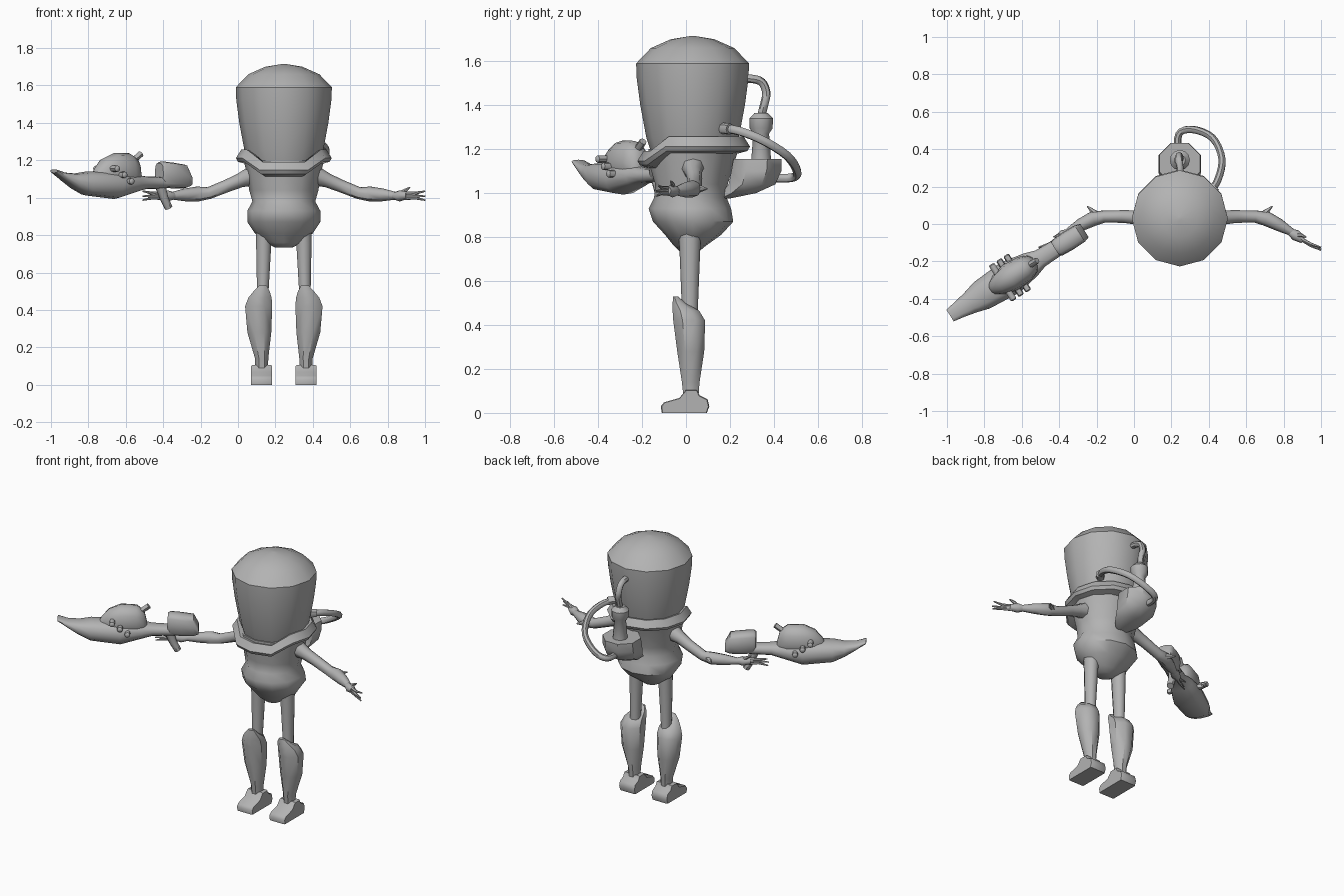
import bpy, bmesh, math
from mathutils import Vector

if "Cube" in bpy.data.objects:
    bpy.data.objects.remove(bpy.data.objects["Cube"])

CX = 0.245   # body centre line; body parts are written relative to it
GUN_ROT = math.atan2(-0.534, -0.845)

grey = bpy.data.materials.new("plain_grey")
grey.diffuse_color = (0.45, 0.45, 0.45, 1)
grey.use_nodes = True
grey.node_tree.nodes["Principled BSDF"].inputs["Base Color"].default_value = grey.diffuse_color


def oval(axis, pos, a0, a1, b0, b1, n=12, p=1.0):
    """Closed (super)ellipse across the given axis, filling a0..a1 by b0..b1."""
    pts = []
    for i in range(n):
        t = 2 * math.pi * (i + (0.5 if n < 12 else 0)) / n
        c, s = math.cos(t), math.sin(t)
        c = math.copysign(abs(c) ** p, c)
        s = math.copysign(abs(s) ** p, s)
        a = (a0 + a1) / 2 + c * (a1 - a0) / 2
        b = (b0 + b1) / 2 + s * (b1 - b0) / 2
        pts.append(Vector((a, b, pos) if axis == 2 else (pos, a, b)))
    return pts


def loft(name, rings, mirror=False, closed=False, gun=False, angle=45):
    bm = bmesh.new()
    vs = [[bm.verts.new(p) for p in r] for r in rings]
    n = len(rings[0])
    for k in range(len(vs) if closed else len(vs) - 1):
        a, b = vs[k], vs[(k + 1) % len(vs)]
        for i in range(n):
            j = (i + 1) % n
            bm.faces.new((a[i], a[j], b[j], b[i]))
    if not closed:
        bm.faces.new(vs[0])
        bm.faces.new(vs[-1])
    bmesh.ops.recalc_face_normals(bm, faces=bm.faces)
    me = bpy.data.meshes.new(name)
    bm.to_mesh(me)
    bm.free()
    me.materials.append(grey)
    ob = bpy.data.objects.new(name, me)
    bpy.context.collection.objects.link(ob)
    if gun:
        ob.location = (-0.265, -0.035, 0)
        ob.rotation_euler.z = GUN_ROT
    else:
        ob.location.x = CX
    bpy.ops.object.select_all(action='DESELECT')
    ob.select_set(True)
    bpy.context.view_layer.objects.active = ob
    bpy.ops.object.shade_smooth_by_angle(angle=math.radians(angle))
    if mirror:
        ob.modifiers.new("mirror", 'MIRROR')
    return ob


def tube(name, pts, radii, n=8, **kw):
    """Round tube along a path, frame carried along without twisting."""
    pts = [Vector(p) for p in pts]
    rings, side, last = [], None, None
    for i, p in enumerate(pts):
        t = (pts[min(i + 1, len(pts) - 1)] - pts[max(i - 1, 0)]).normalized()
        if side is None:
            side = t.orthogonal().normalized()
        else:
            side = last.rotation_difference(t) @ side
        last = t
        up = t.cross(side)
        r = radii[i] if isinstance(radii, (list, tuple)) else radii
        rings.append([p + r * (side * math.cos(2 * math.pi * k / n) + up * math.sin(2 * math.pi * k / n))
                      for k in range(n)])
    return loft(name, rings, **kw)


def smooth_path(pts, steps=4):
    P = [Vector(p) for p in pts]
    P = [2 * P[0] - P[1]] + P + [2 * P[-1] - P[-2]]
    out = []
    for i in range(1, len(P) - 2):
        a, b, c, d = P[i - 1:i + 3]
        for k in range(steps):
            t = k / steps
            out.append(0.5 * (2 * b + (c - a) * t + (2 * a - 5 * b + 4 * c - d) * t * t
                              + (3 * b - a - 3 * c + d) * t ** 3))
    return out + [P[-2]]


# Helmet: twelve-sided dome that narrows to the neck
HY = 0.03
loft("helmet", [oval(2, z, -r, r, HY - r, HY + r) for z, r in (
    (1.16, .18), (1.25, .21), (1.40, .238), (1.52, .254), (1.59, .257),
    (1.66, .19), (1.70, .10), (1.715, .01))])

# Collar: ring that dips at the front
collar = []
for i in range(12):
    t = math.pi * i / 6
    c, s = math.cos(t), math.sin(t)
    z = 1.222 - (0.065 if s < -0.6 else 0)
    collar.append([Vector((c * r, 0.035 + s * r, z + dz)) for r, dz in (
        (.195, .025), (.228, .035), (.256, -.01), (.245, -.03), (.19, -.045))])
loft("collar", collar, closed=True)

# Torso: chest, pinched waist and bulging hips
loft("torso", [oval(2, z, -rx, rx, y0, y1) for z, rx, y0, y1 in (
    (1.20, .215, -.17, .24), (1.14, .20, -.17, .22), (1.04, .185, -.14, .19),
    (.98, .168, -.145, .185), (.93, .195, -.17, .205), (.87, .195, -.15, .215),
    (.81, .155, -.095, .16), (.76, .10, -.055, .09), (.735, .05, -.03, .06))])

# Legs
loft("thigh", [oval(2, *r, 10) for r in (
    (.83, .06, .15, -.035, .07), (.75, .065, .15, -.03, .065),
    (.50, .08, .145, -.02, .055), (.40, .08, .145, -.02, .055))], mirror=True)
loft("shin_guard", [oval(2, *r, 8) for r in (
    (.08, .082, .155, -.015, .06), (.14, .08, .157, -.022, .065),
    (.28, .062, .20, -.045, .088), (.42, .056, .213, -.064, .093),
    (.465, .06, .195, -.066, .065), (.50, .072, .165, -.063, .0),
    (.53, .09, .135, -.06, -.035))], mirror=True)
foot = ((-.11, 0), (-.115, .03), (-.10, .048), (-.03, .068), (0, .105), (.05, .105),
        (.062, .08), (.098, .062), (.106, .03), (.095, 0))
loft("foot", [[Vector((x, y * k, z * k)) for y, z in foot] for x, k in (
    (.063, .96), (.07, 1), (.168, 1), (.175, .96))], mirror=True)

# Arms, cuffs and hands
tube("arm", [(.16, .03, 1.12), (.235, .035, 1.092), (.30, .04, 1.065), (.40, .04, 1.025),
             (.46, .03, 1.02), (.53, -.005, 1.015), (.60, -.045, 1.01)],
     [.055, .038, .034, .032, .04, .034, .02], mirror=True)
tube("cuff_spike", [(.43, .035, 1.02), (.495, .095, 1.02)], [.028, .004], n=6, mirror=True)
tube("palm", [(.585, -.04, 1.01), (.62, -.06, 1.01), (.66, -.085, 1.012)], [.018, .03, .02], mirror=True)
for i, (y, z) in enumerate(((-.125, 1.035), (-.14, 1.008), (-.135, .987))):
    tube("finger_%d" % (i + 1), [(.645, -.078, 1.0 + (1 - i) * .012 + .01), (.70, (y - .09) / 2, (z + 1.012) / 2),
                                 (.755, y, z)], [.011, .009, .004], n=6, mirror=True)
tube("thumb", [(.615, -.06, 1.02), (.65, -.06, 1.04), (.675, -.07, 1.055)], [.012, .01, .004], n=6, mirror=True)

# Backpack bowl, bottle and hoses
loft("backpack", [oval(2, z, -r, r, y - r, y + r, 8) for z, r, y in (
    (1.155, .118, .325), (1.10, .123, .32), (1.04, .115, .30), (1.00, .085, .24), (.975, .03, .17))])
loft("bottle", [oval(2, z, -r, r, .342 - r, .342 + r) for z, r in (
    (1.14, .046), (1.27, .036), (1.295, .052), (1.34, .054), (1.365, .03))])
top_hose = smooth_path([(0, .342, 1.35), (0, .36, 1.42), (-.005, .365, 1.46), (-.005, .345, 1.505),
                        (0, .30, 1.52), (0, .25, 1.52)])
tube("top_hose", top_hose, .019)
side_hose = smooth_path([(.155, .16, 1.295), (.205, .24, 1.283), (.225, .35, 1.24), (.175, .46, 1.17),
                         (.07, .505, 1.10), (-.005, .48, 1.07), (-.01, .36, 1.07)])
tube("side_hose", side_hose, .02)
tube("hose_socket", [(.14, .145, 1.297), (.19, .20, 1.292)], .026)

# Ray gun, written along its own axis: x from tail to tip
def gun_rings(rows, p):
    return [oval(0, s, -w, w, z0, z1, 12, p) for s, z0, z1, w in rows]

loft("gun_hull", gun_rings((
    (.15, 1.05, 1.11, .045), (.28, 1.045, 1.115, .05), (.34, 1.03, 1.125, .07),
    (.47, .993, 1.14, .095), (.65, 1.012, 1.14, .082), (.72, 1.045, 1.13, .062),
    (.79, 1.09, 1.135, .047), (.85, 1.133, 1.152, .037)), .8), gun=True)
loft("gun_dome", gun_rings((
    (.312, 1.06, 1.13, .03), (.33, 1.05, 1.205, .05), (.375, 1.04, 1.238, .07),
    (.47, 1.04, 1.24, .078), (.54, 1.05, 1.21, .06), (.585, 1.06, 1.16, .035),
    (.60, 1.07, 1.13, .02)), .9), gun=True)
loft("gun_tail", gun_rings((
    (0, 1.062, 1.12, .042), (.03, 1.05, 1.178, .052), (.10, 1.05, 1.188, .054),
    (.17, 1.053, 1.195, .05), (.185, 1.07, 1.185, .042)), .6), gun=True)
tube("gun_grip", [(.18, 0, 1.07), (.155, 0, 1.0), (.125, 0, .945)], [.03, .024, .022], gun=True)
tube("gun_sight", [(.36, 0, 1.19), (.30, 0, 1.235)], .017, gun=True)
for side in (-1, 1):
    for i, (s, z) in enumerate(((.517, 1.155), (.47, 1.122), (.425, 1.088))):
        tube("gun_stud_%s_%d" % ("near" if side > 0 else "far", i + 1),
             [(s, side * .05, z), (s, side * .108, z), (s, side * .114, z)], [.017, .017, .01], gun=True)
